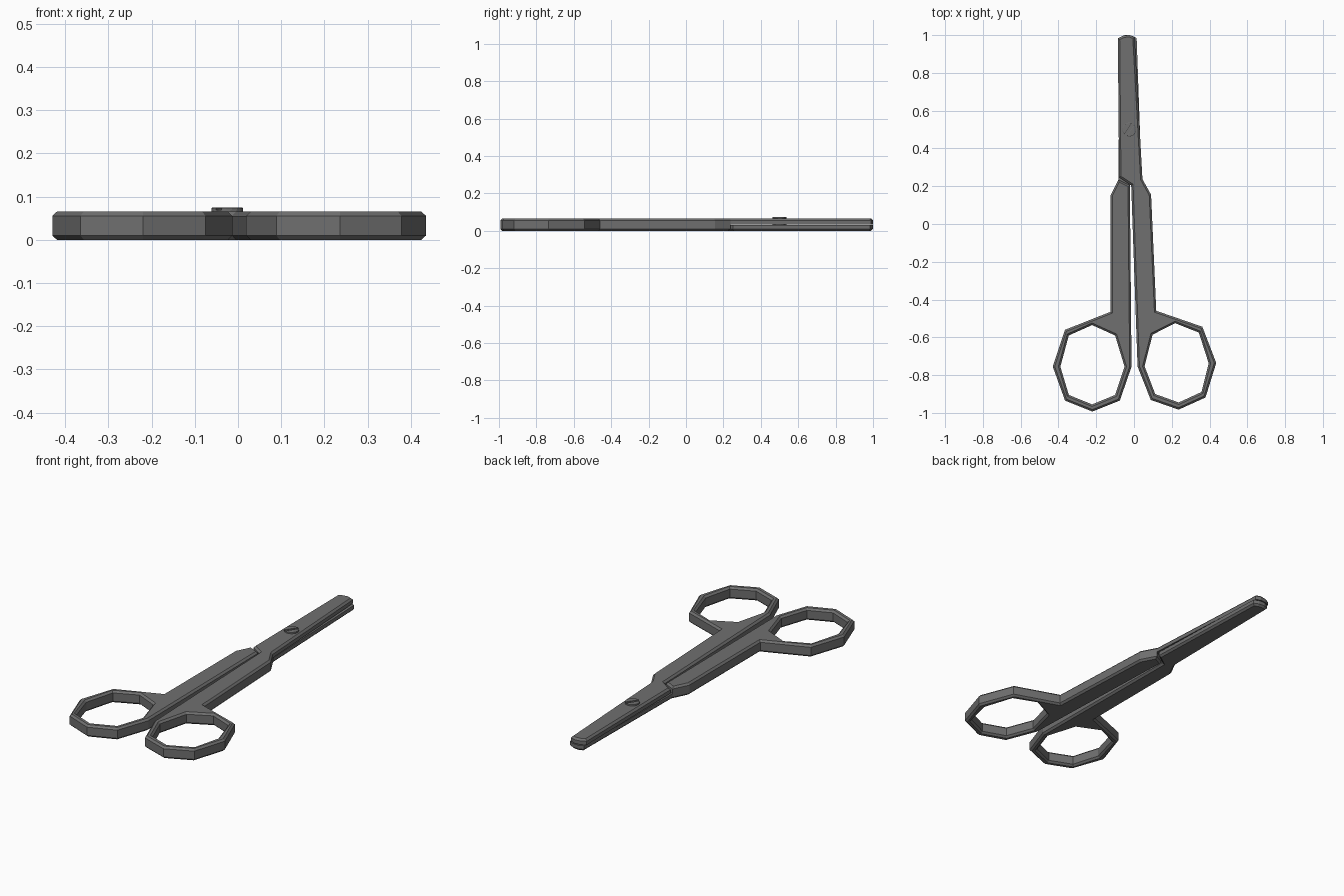
import bpy, bmesh, math
from mathutils import Matrix, Vector

old = bpy.data.objects.get("Cube")
if old:
    bpy.data.objects.remove(old, do_unlink=True)

HEIGHT = 0.065
BLADE = 0.03
CHAMFER = 0.01
PIVOT = Vector((-0.025, 0.5, HEIGHT / 2))

steel = bpy.data.materials.new("dark_grey_steel")
steel.use_nodes = True
steel.diffuse_color = (0.16, 0.16, 0.16, 1)
steel.node_tree.nodes["Principled BSDF"].inputs["Base Color"].default_value = (0.16, 0.16, 0.16, 1)


def inset(loop, d):
    """Move a loop into the material, which lies on its left side."""
    result = []
    for i, p in enumerate(loop):
        p = Vector(p)
        a = (p - Vector(loop[i - 1])).normalized()
        b = (Vector(loop[(i + 1) % len(loop)]) - p).normalized()
        na, nb = Vector((-a.y, a.x)), Vector((-b.y, b.x))
        result.append(p + (na + nb) * d / (1 + na.dot(nb)))
    return result


def add_slab(bm, loops, levels, bottom=True, top=True):
    """Stack (z, inset) levels of the outline loops into a capped slab."""
    caps = {0: [], len(levels) - 1: []}
    for loop in loops:
        rings = [[bm.verts.new((p.x, p.y, z)) for p in inset(loop, d)]
                 for z, d in levels]
        n = len(loop)
        for low, high in zip(rings, rings[1:]):
            for i in range(n):
                j = (i + 1) % n
                bm.faces.new((low[i], low[j], high[j], high[i]))
        for k in caps:
            caps[k] += [bm.edges.get((rings[k][i], rings[k][i - 1])) for i in range(n)]
    for edges, wanted, z in ((caps[0], bottom, -1), (caps[len(levels) - 1], top, 1)):
        if wanted:
            bmesh.ops.triangle_fill(bm, edges=edges, use_beauty=True, normal=(0, 0, z))


def finish(bm, name):
    bmesh.ops.recalc_face_normals(bm, faces=bm.faces)
    mesh = bpy.data.meshes.new(name)
    bm.to_mesh(mesh)
    bm.free()
    mesh.materials.append(steel)
    obj = bpy.data.objects.new(name, mesh)
    bpy.context.collection.objects.link(obj)
    return obj


# Outlines: handle with finger ring, finger hole, and blade
handle = [(-0.083, 0.235), (-0.125, 0.15), (-0.125, -0.465), (-0.365, -0.56),
          (-0.43, -0.755), (-0.365, -0.935), (-0.22, -0.993), (-0.075, -0.935),
          (-0.013, -0.755), (-0.022, 0.205)]
hole = [(-0.222, -0.535), (-0.1, -0.59), (-0.05, -0.755), (-0.1, -0.905),
        (-0.222, -0.955), (-0.345, -0.905), (-0.39, -0.755), (-0.345, -0.59)]
blade = [(0.04, 0.25), (0.014, 0.985), (-0.015, 0.998), (-0.048, 1.0), (-0.075, 0.988)]


def scissor_half(name):
    bm = bmesh.new()
    # lower layer carries the blade, upper layer is the handle only
    add_slab(bm, [handle + blade, hole],
             [(0, CHAMFER), (CHAMFER, 0), (BLADE, 0)])
    add_slab(bm, [handle, hole],
             [(BLADE, 0), (HEIGHT - CHAMFER, 0), (HEIGHT, CHAMFER)], bottom=False)
    return finish(bm, name)


scissor_half("lower_blade_and_right_handle")

# The other half is the same part turned over and swung about the screw
other = scissor_half("upper_blade_and_left_handle")
other.data.transform(Matrix.Translation(PIVOT)
                     @ Matrix.Rotation(math.radians(2.55), 4, "Z")
                     @ Matrix.Rotation(math.pi, 4, "Y")
                     @ Matrix.Translation(-PIVOT))

# Screw: a base disc and two head segments with a slot between them
RADIUS = 0.037
bm = bmesh.new()
disc = [(RADIUS * math.cos(math.tau * i / 16), RADIUS * math.sin(math.tau * i / 16))
        for i in range(16)]
add_slab(bm, [disc], [(0.02, 0), (HEIGHT + 0.004, 0)])
for side in (0, math.pi):
    gap = 0.2
    arc = [side + gap + (math.pi - 2 * gap) * i / 8 for i in range(9)]
    segment = [(RADIUS * math.cos(a), RADIUS * math.sin(a)) for a in arc]
    add_slab(bm, [segment], [(HEIGHT + 0.004, 0), (0.073, 0), (0.075, 0.003)], bottom=False)
screw = finish(bm, "pivot_screw")
screw.data.transform(Matrix.Translation((PIVOT.x, PIVOT.y, 0))
                     @ Matrix.Rotation(math.radians(57), 4, "Z"))
